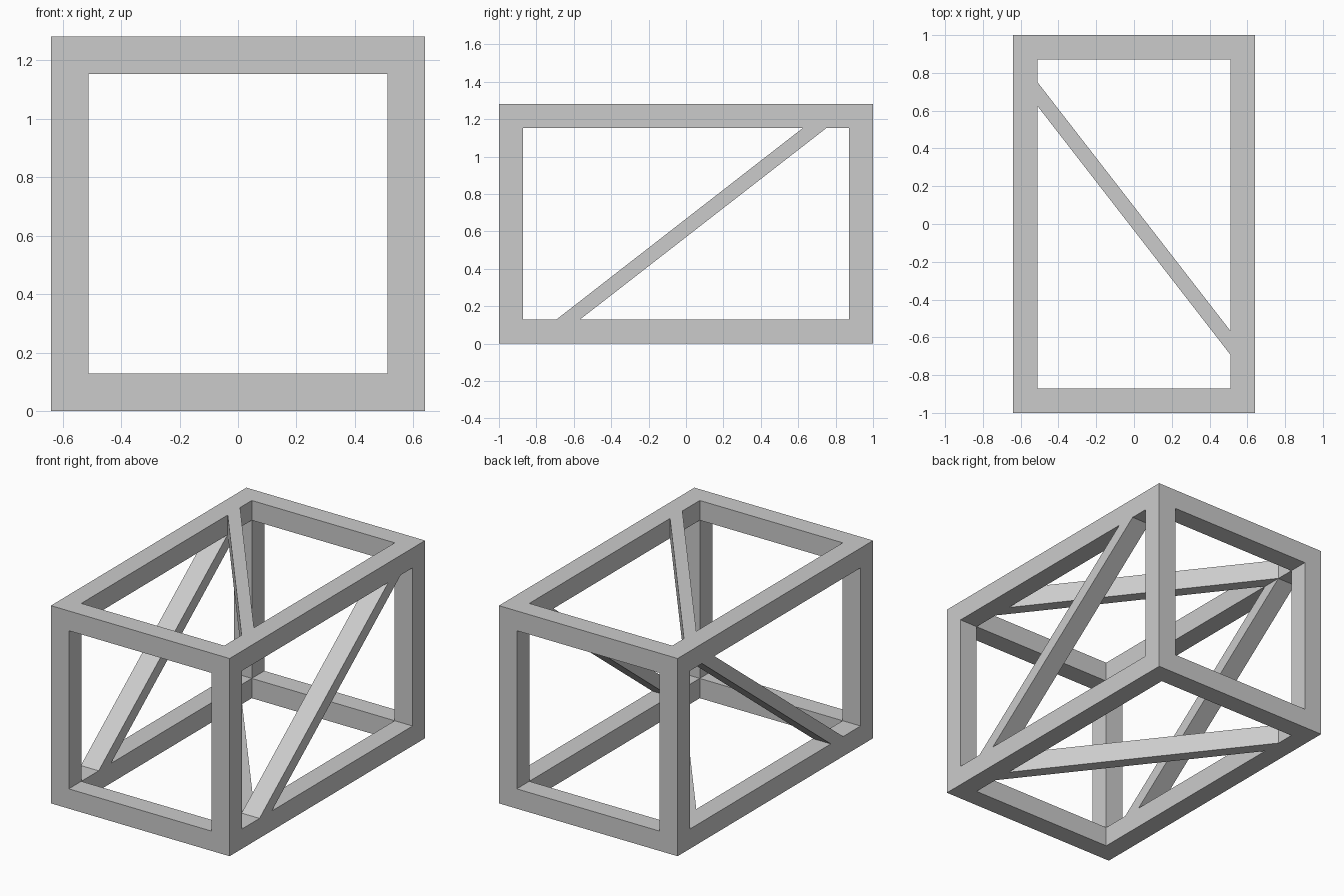
import bpy, bmesh
from mathutils import Vector

if "Cube" in bpy.data.objects:
    bpy.data.objects.remove(bpy.data.objects["Cube"])

T = 0.128                      # beam thickness
HX, HY, H = 0.64, 1.0, 1.28    # half width, half length, height


def finish(name, bm):
    bmesh.ops.remove_doubles(bm, verts=bm.verts, dist=1e-5)
    bmesh.ops.recalc_face_normals(bm, faces=bm.faces)
    mesh = bpy.data.meshes.new(name)
    bm.to_mesh(mesh)
    bm.free()
    obj = bpy.data.objects.new(name, mesh)
    bpy.context.collection.objects.link(obj)
    return obj


# Box frame: skin of a 3x3x3 cell grid where only edge and corner cells are solid
cuts = [(-HX, T - HX, HX - T, HX), (-HY, T - HY, HY - T, HY), (0, T, H - T, H)]


def solid(c):
    return all(0 <= i <= 2 for i in c) and sum(i != 1 for i in c) >= 2


bm = bmesh.new()
for n in range(27):
    cell = (n % 3, n // 3 % 3, n // 9)
    if not solid(cell):
        continue
    for axis in range(3):
        for side in (0, 1):
            near = list(cell)
            near[axis] += 2 * side - 1
            if solid(near):
                continue
            u, v = (axis + 1) % 3, (axis + 2) % 3
            verts = []
            for du, dv in ((0, 0), (1, 0), (1, 1), (0, 1)):
                k = list(cell)
                k[axis] += side
                k[u] += du
                k[v] += dv
                verts.append(bm.verts.new([cuts[a][k[a]] for a in range(3)]))
            bm.faces.new(verts)
finish("box_frame", bm)


# Diagonal braces: parallelogram outline extruded through the beam thickness
def brace(name, outline, depth):
    bm = bmesh.new()
    face = bm.faces.new([bm.verts.new(p) for p in outline])
    ext = bmesh.ops.extrude_face_region(bm, geom=[face], use_keep_orig=True)
    moved = [g for g in ext["geom"] if isinstance(g, bmesh.types.BMVert)]
    bmesh.ops.translate(bm, verts=moved, vec=Vector(depth))
    finish(name, bm)


for name, x in (("left_brace", -HX), ("right_brace", HX - T)):
    brace(name, [(x, -0.694, T), (x, -0.568, T),
                 (x, 0.75, H - T), (x, 0.624, H - T)], (T, 0, 0))

xi = HX - T
for name, z in (("bottom_brace", 0), ("top_brace", H - T)):
    brace(name, [(xi, -0.694, z), (xi, -0.568, z),
                 (-xi, 0.752, z), (-xi, 0.626, z)], (0, 0, T))
